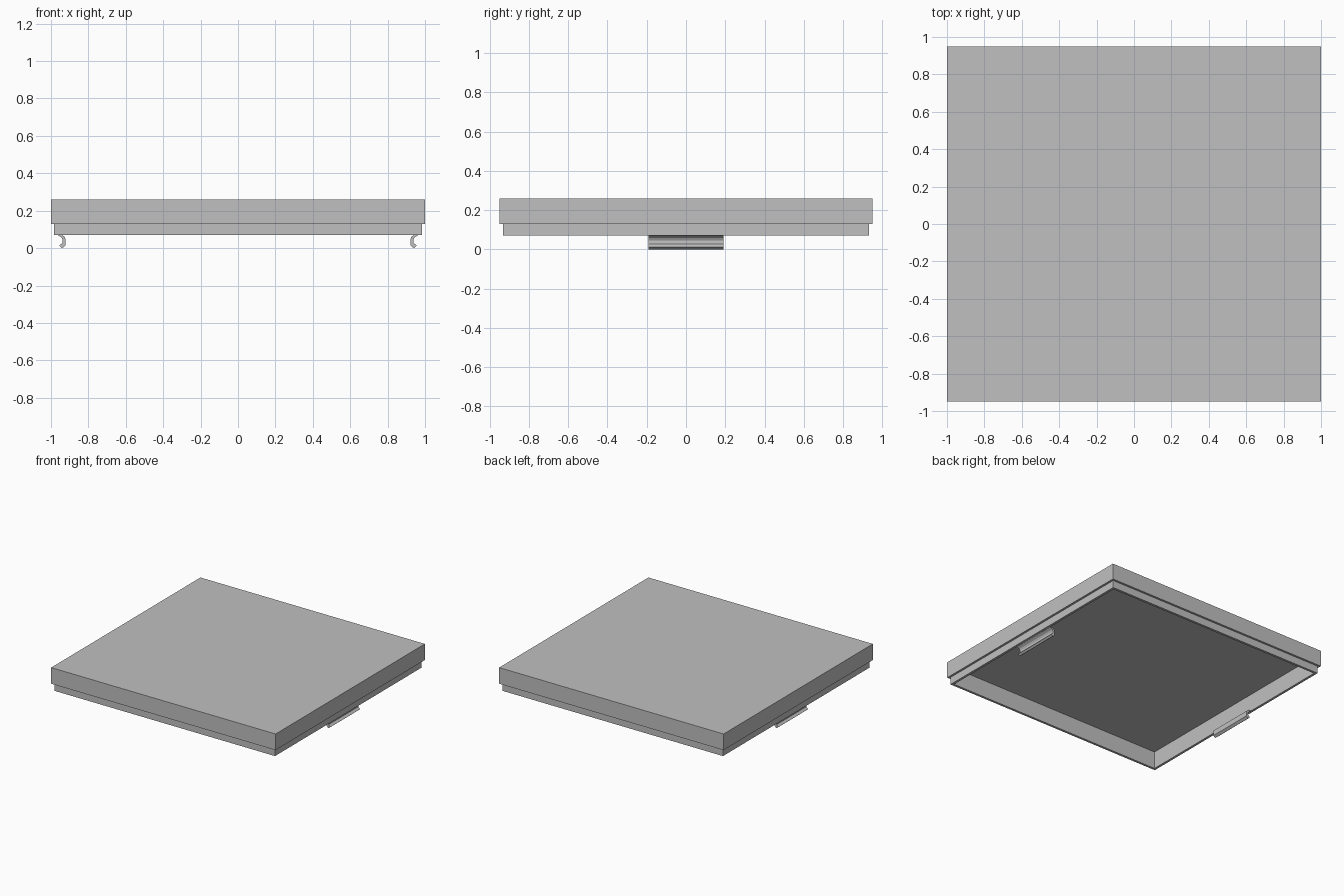
import bpy
import bmesh

cube = bpy.data.objects.get("Cube")
if cube:
    bpy.data.objects.remove(cube, do_unlink=True)

grey = bpy.data.materials.new("plain grey")
grey.use_nodes = True
colour = (0.53, 0.53, 0.53, 1)
grey.diffuse_color = colour
grey.node_tree.nodes["Principled BSDF"].inputs["Base Color"].default_value = colour


def loft(name, rings):
    """Bridge a list of closed point loops and cap both ends."""
    bm = bmesh.new()
    loops = [[bm.verts.new(p) for p in ring] for ring in rings]
    for a, b in zip(loops, loops[1:]):
        for i in range(len(a)):
            j = (i + 1) % len(a)
            bm.faces.new((a[i], a[j], b[j], b[i]))
    bm.faces.new(loops[0])
    bm.faces.new(loops[-1])
    bmesh.ops.recalc_face_normals(bm, faces=bm.faces)
    mesh = bpy.data.meshes.new(name)
    bm.to_mesh(mesh)
    bm.free()
    mesh.materials.append(grey)
    obj = bpy.data.objects.new(name, mesh)
    bpy.context.collection.objects.link(obj)
    return obj


def rectangle(inset, z):
    x, y = 1 - inset, 0.95 - inset
    return [(x, y, z), (-x, y, z), (-x, -y, z), (x, -y, z)]


# Hollow lid: outer skirt, stepped lip, then the inside wall up to the ceiling
steps = [(0, 0.26), (0, 0.13), (0.017, 0.13), (0.017, 0.071),
         (0.036, 0.071), (0.036, 0.21)]
loft("lid_shell", [rectangle(inset, z) for inset, z in steps])

# Hooked snap clips hanging inside the left and right walls
clip_profile = [(0.964, 0.074), (0.94, 0.071), (0.925, 0.058), (0.922, 0.045),
                (0.922, 0.014), (0.94, 0), (0.955, 0.012), (0.953, 0.016),
                (0.939, 0.028), (0.938, 0.045), (0.945, 0.058), (0.964, 0.07)]
for name, side in (("left_clip", 1), ("right_clip", -1)):
    loft(name, [[(side * x, y, z) for x, z in clip_profile]
                for y in (-0.19, 0.19)])
